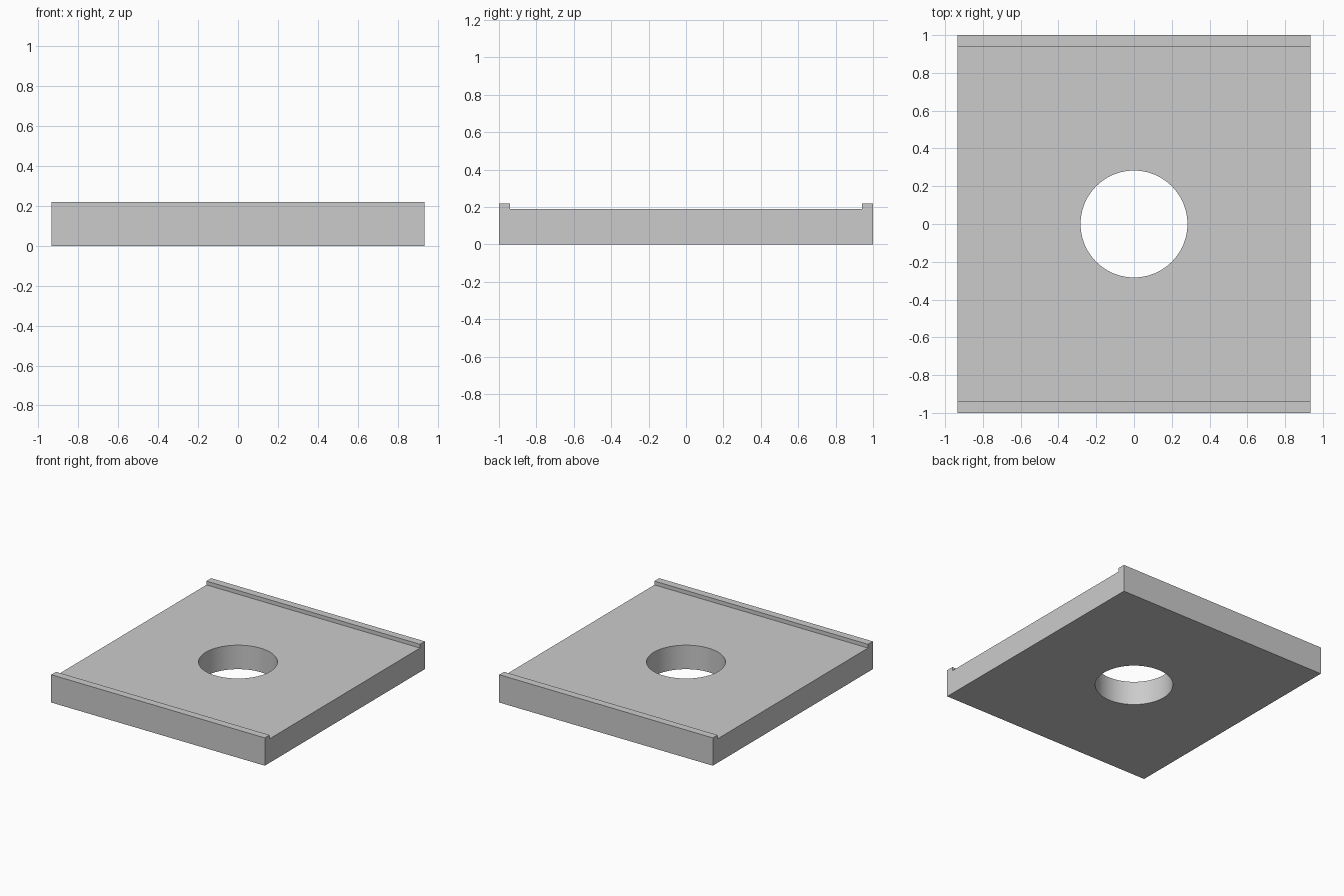
import bpy
import bmesh

if "Cube" in bpy.data.objects:
    bpy.data.objects.remove(bpy.data.objects["Cube"])

HALF_X, HALF_Y = 0.935, 1.0
TOP, LIP_TOP, LIP_W = 0.19, 0.22, 0.06
HOLE_R = 0.283

# Plate with raised lips: half profile in y-z, mirrored, extruded along x
half = [(HALF_Y, 0), (HALF_Y, LIP_TOP), (HALF_Y - LIP_W, LIP_TOP), (HALF_Y - LIP_W, TOP)]
profile = half + [(-y, z) for y, z in reversed(half)]

bm = bmesh.new()
face = bm.faces.new([bm.verts.new((-HALF_X, y, z)) for y, z in profile])
extruded = bmesh.ops.extrude_face_region(bm, geom=[face])["geom"]
verts = [g for g in extruded if isinstance(g, bmesh.types.BMVert)]
bmesh.ops.translate(bm, verts=verts, vec=(2 * HALF_X, 0, 0))
bmesh.ops.recalc_face_normals(bm, faces=bm.faces)
mesh = bpy.data.meshes.new("lipped_plate")
bm.to_mesh(mesh)
bm.free()
plate = bpy.data.objects.new("lipped_plate", mesh)
bpy.context.collection.objects.link(plate)

# Round through hole
bpy.ops.mesh.primitive_cylinder_add(vertices=96, radius=HOLE_R, depth=1, location=(0, 0, 0.1))
cutter = bpy.context.object
cutter.name = "hole_cutter"
cutter.hide_render = True
cut = plate.modifiers.new("hole", 'BOOLEAN')
cut.operation = 'DIFFERENCE'
cut.solver = 'EXACT'
cut.object = cutter

bpy.ops.object.select_all(action='DESELECT')
plate.select_set(True)
bpy.context.view_layer.objects.active = plate
bpy.ops.object.modifier_apply(modifier=cut.name)
bpy.data.objects.remove(cutter, do_unlink=True)
bpy.ops.object.shade_smooth_by_angle()
